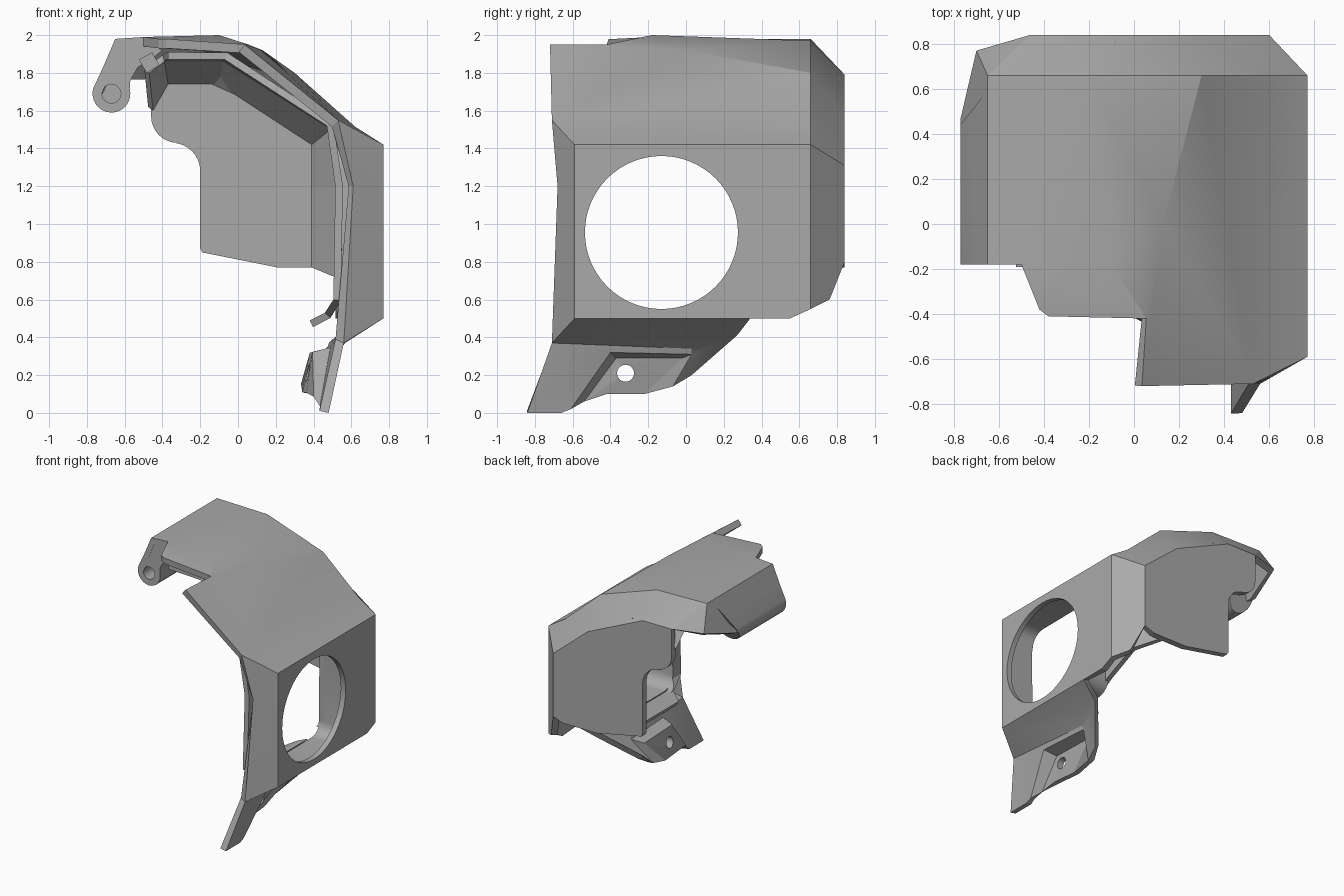
import bpy, bmesh, math
from mathutils import Matrix

cube = bpy.data.objects.get("Cube")
if cube:
    bpy.data.objects.remove(cube)

grey = bpy.data.materials.new("plain grey")
grey.use_nodes = True
grey.diffuse_color = (0.4, 0.4, 0.4, 1)
grey.node_tree.nodes["Principled BSDF"].inputs["Base Color"].default_value = (0.4, 0.4, 0.4, 1)


def make_object(name, bm):
    mesh = bpy.data.meshes.new(name)
    bm.to_mesh(mesh)
    bm.free()
    mesh.materials.append(grey)
    obj = bpy.data.objects.new(name, mesh)
    bpy.context.collection.objects.link(obj)
    return obj


def activate(obj):
    bpy.ops.object.select_all(action='DESELECT')
    obj.select_set(True)
    bpy.context.view_layer.objects.active = obj


def smooth(obj, degrees):
    activate(obj)
    bpy.ops.object.shade_smooth_by_angle(angle=math.radians(degrees))


def thicken(obj, thickness):
    mod = obj.modifiers.new("thickness", 'SOLIDIFY')
    mod.thickness = thickness
    mod.offset = -1
    activate(obj)
    bpy.ops.object.modifier_apply(modifier=mod.name)


def cut(obj, cutter):
    cutter.hide_render = True
    mod = obj.modifiers.new("cut", 'BOOLEAN')
    mod.object = cutter
    mod.operation = 'DIFFERENCE'
    mod.solver = 'EXACT'
    activate(obj)
    bpy.ops.object.modifier_apply(modifier=mod.name)
    bpy.data.objects.remove(cutter)


def arc(cx, cz, r, start, end, n):
    steps = [math.radians(start + (end - start) * i / n) for i in range(n + 1)]
    return [(cx + r * math.cos(a), cz + r * math.sin(a)) for a in steps]


def circle(cx, cz, r, n):
    return arc(cx, cz, r, 0, 360, n)[:-1]


def rounded_box(u0, u1, z0, z1, r):
    return (arc(u1 - r, z0 + r, r, -90, 0, 6) + arc(u1 - r, z1 - r, r, 0, 90, 6)
            + arc(u0 + r, z1 - r, r, 90, 180, 6) + arc(u0 + r, z0 + r, r, 180, 270, 6))


def prism(name, outline, lo, hi, axis, shear=0):
    # Extrude a (u, z) outline along x or y; shear slants the far end with height
    place = (lambda u, d, z: (d, u, z)) if axis == 'x' else (lambda u, d, z: (u, d, z))
    bm = bmesh.new()
    near = [bm.verts.new(place(u, lo, z)) for u, z in outline]
    far = [bm.verts.new(place(u, hi + shear * (z - outline[0][1]), z)) for u, z in outline]
    bm.faces.new(near)
    bm.faces.new(far[::-1])
    for i in range(len(outline)):
        bm.faces.new((near[i - 1], far[i - 1], far[i], near[i]))
    bmesh.ops.recalc_face_normals(bm, faces=bm.faces)
    return make_object(name, bm)


def orient_by_side(bm, sign):
    # Make the outermost +x face point along sign * x
    bmesh.ops.recalc_face_normals(bm, faces=bm.faces)
    side = max(bm.faces, key=lambda f: f.calc_center_median().x)
    if side.normal.x * sign < 0:
        bmesh.ops.reverse_faces(bm, faces=bm.faces)


# Key corners of the shell
corners = {
    # rear crease and back edge
    "rear_left": (-.65, .66, 1.98), "rear_top": (-.2, .66, 1.97), "rear_bend": (.3, .66, 1.80),
    "rear_dip": (.62, .66, 1.515), "rear_side": (.77, .66, 1.42), "rear_low": (.77, .66, .55),
    "back_left": (-.46, .84, 1.79), "back_top": (-.2, .84, 1.79), "back_bend": (.29, .84, 1.57),
    "back_side": (.6, .84, 1.31), "back_low": (.6, .84, .8), "back_mid": (.675, .76, .6),
    # roof and flap
    "flap_top": (-.65, -.18, 1.98), "notch": (-.5, -.18, 1.99), "crown": (-.1, -.18, 2.0),
    "lip_a": (-.42, -.38, 1.98), "lip_b": (-.38, -.41, 1.98), "lip_c": (.055, -.42, 1.95),
    "slope": (.13, 0, 1.92), "flap_back": (-.7, .77, 1.79),
    "flap_low": (-.77, .47, 1.7), "flap_front": (-.77, -.18, 1.7),
    # front rim and side panel
    "rim_top": (.035, -.72, 1.95), "rim_bend": (.53, -.71, 1.55), "rim_mid": (.61, -.68, 1.2),
    "rim_low": (.56, -.71, .37), "side_top": (.77, -.59, 1.42), "side_low": (.77, -.59, .5),
    "side_mid": (.77, .34, .5), "side_rear": (.77, .55, .5),
    # lower fin
    "under": (.52, .03, .34), "under_rear": (.6, .27, .41),
    "tip_a": (.48, -.84, 0), "tip_b": (.48, -.66, 0), "tip_c": (.48, -.61, .02),
    "pocket_a": (.53, -.4, .32), "pocket_b": (.51, .03, .31),
    "floor_a": (.43, -.54, .06), "floor_b": (.43, -.37, .29), "floor_c": (.42, -.02, .29),
    "floor_d": (.39, -.22, .1), "floor_e": (.41, -.42, .1),
    "heel_a": (.38, -.07, .14), "heel_b": (.4, .03, .2),
}
roof = [
    "flap_top notch rear_top rear_left",
    "notch crown rear_top",
    "notch lip_a lip_b lip_c crown",
    "crown lip_c slope",
    "crown slope rear_top",
    "rear_top slope rear_bend",
    "lip_c rim_top slope",
    "rim_top rim_bend slope",
    "slope rim_bend rear_bend",
    "rim_bend rear_dip rear_bend",
    "rim_bend side_top rear_side rear_dip",
]
sides = [
    "side_top side_low side_mid side_rear rear_low rear_side",
    "side_top rim_bend rim_mid",
    "side_top rim_mid side_low",
    "side_low rim_mid rim_low",
    "side_low rim_low under",
    "side_low under under_rear side_mid",
]
rear_bevel = [
    "rear_left rear_top back_top back_left",
    "rear_top rear_bend back_bend back_top",
    "rear_bend rear_dip rear_side back_side back_bend",
    "rear_side rear_low back_mid back_low back_side",
    "rear_left back_left flap_back",
    "flap_top rear_left flap_back flap_low flap_front",
]
fin = [
    "rim_low tip_a tip_b tip_c pocket_a",
    "rim_low pocket_a pocket_b under",
    "pocket_a tip_c floor_a floor_b",
    "pocket_a floor_b floor_c pocket_b",
    "floor_a floor_e floor_d floor_c floor_b",
    "pocket_b floor_c floor_d heel_a",
    "under pocket_b heel_a heel_b under_rear",
]

bm = bmesh.new()
verts = {name: bm.verts.new(co) for name, co in corners.items()}
for panel in roof + sides + rear_bevel + fin:
    bm.faces.new([verts[name] for name in panel.split()])

# Back plate with its rounded cut-out
edge = [(.51, .77), (.21, .77), (-.19, .85), (-.2, .87)]
edge += arc(-.35, 1.28, .15, 0, 90, 8) + arc(-.32, 1.57, .14, 270, 180, 8)
plate = [verts[n] for n in ("back_left", "back_top", "back_bend", "back_side", "back_low")]
bm.faces.new(plate + [bm.verts.new((x, .84, z)) for x, z in edge])

orient_by_side(bm, 1)
shell = make_object("shroud_shell", bm)
thicken(shell, .05)
cut(shell, prism("lamp_hole", circle(-.13, .955, .405, 64), .65, .9, 'x'))
cut(shell, prism("bolt_hole", circle(-.32, .21, .045, 24), .3, .5, 'x'))
smooth(shell, 18)

# Inner liner: front row, middle rows, then the bevel onto the back plate
front = [(-.37, -.36, 1.87), (-.07, -.38, 1.87), (.47, -.66, 1.52), (.515, -.65, 1.2),
         (.505, -.66, .6), (.46, -.5, .53), (.38, -.45, .49)]
middle = [(-.38, .36, 1.87), (-.08, .36, 1.87), (.48, .36, 1.51), (.515, .36, 1.2),
          (.51, .36, .6), (.46, .1, .53), (.38, .05, .49)]
rear = [(-.39, .62, 1.86), (-.08, .62, 1.86), (.49, .62, 1.5), (.515, .62, 1.2), (.51, .62, .72)]
back = [(-.37, .79, 1.74), (-.1, .79, 1.74), (.39, .79, 1.42), (.39, .79, 1.2), (.39, .79, .77)]
bm = bmesh.new()
rows = [[bm.verts.new(p) for p in row] for row in (front, middle, rear, back)]
for r, s in zip(rows, rows[1:]):
    for i in range(min(len(r), len(s)) - 1):
        bm.faces.new((r[i], r[i + 1], s[i + 1], s[i]))
left = [bm.verts.new(p) for p in ((-.47, .62, 1.8), (-.45, .79, 1.6))]
bm.faces.new((left[0], rows[2][0], rows[3][0], left[1]))
orient_by_side(bm, -1)
liner = make_object("inner_liner", bm)
thicken(liner, .04)

# Rounded sleeve between the side hole and the liner
sleeve = prism("lamp_sleeve", rounded_box(-.58, .33, .5, 1.41, .13), .515, .74, 'x')
for part in (liner, sleeve):
    cut(part, prism("sleeve_opening", rounded_box(-.555, .305, .53, 1.385, .1), .4, .9, 'x'))
smooth(sleeve, 30)

# Hinge arm along the flap, with a pivot bore in its front end
outline = arc(-.67, 1.69, .1, 160, 375, 16)
outline += [(-.57, 1.76), (-.53, 1.83), (-.46, 1.87), (-.4, 1.92), (-.5, 1.97), (-.65, 1.965)]
arm = prism("hinge_arm", outline, -.18, .45, 'y', .6)
cut(arm, prism("pivot_bore", circle(-.67, 1.69, .05, 32), -.3, .02, 'y'))
smooth(arm, 30)

# Small clip under the roof
bm = bmesh.new()
bmesh.ops.create_cube(bm, size=1, matrix=Matrix.Translation((-.47, -.145, 1.855))
                      @ Matrix.Rotation(math.radians(-30), 4, 'Y') @ Matrix.Diagonal((.08, .09, .08, 1)))
make_object("roof_clip", bm)
